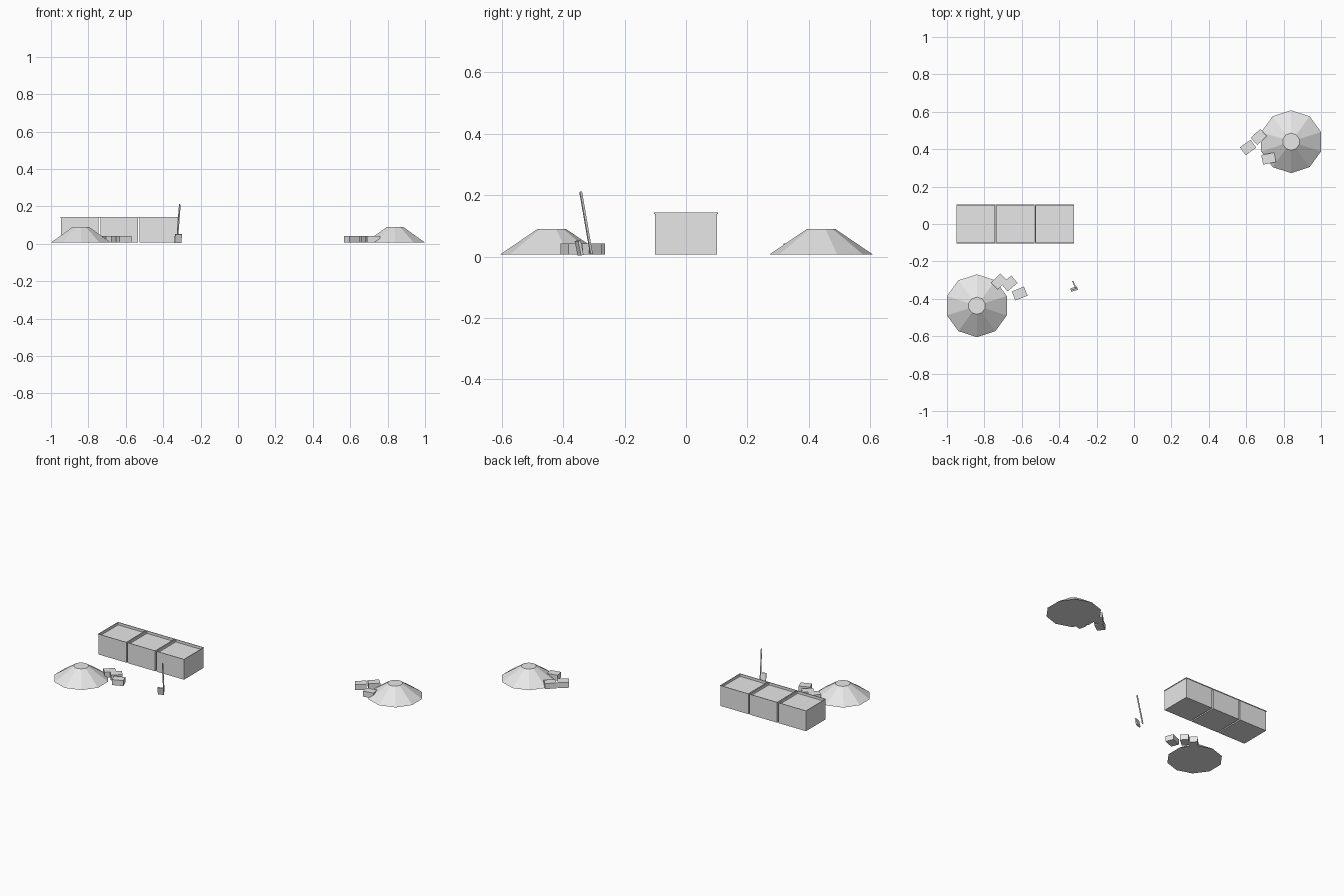
import bpy
import bmesh
from math import radians, pi
from mathutils import Matrix, Vector

cube = bpy.data.objects.get("Cube")
if cube:
    bpy.data.objects.remove(cube, do_unlink=True)

GROUND = 0.007

# One plain grey for everything
grey = bpy.data.materials.new("light_grey")
grey.use_nodes = True
colour = (0.8, 0.8, 0.8, 1)
grey.diffuse_color = colour
grey.node_tree.nodes["Principled BSDF"].inputs["Base Color"].default_value = colour


def finish(name, bm, matrix=Matrix()):
    bmesh.ops.recalc_face_normals(bm, faces=bm.faces[:])
    mesh = bpy.data.meshes.new(name)
    bm.to_mesh(mesh)
    bm.free()
    mesh.materials.append(grey)
    obj = bpy.data.objects.new(name, mesh)
    obj.matrix_world = matrix
    bpy.context.scene.collection.objects.link(obj)
    return obj


def box(name, centre, size, rotation=Matrix()):
    bm = bmesh.new()
    bmesh.ops.create_cube(bm, size=1)
    bmesh.ops.scale(bm, vec=size, verts=bm.verts)
    return finish(name, bm, Matrix.Translation(centre) @ rotation)


# Storage bay: box with a thin lip and a sunken top
def bay(name, x):
    bm = bmesh.new()
    loops = [(0.101, GROUND), (0.101, 0.139), (0.104, 0.139), (0.104, 0.143),
             (0.100, 0.143), (0.100, 0.126)]
    rings = []
    for half, z in loops:
        rings.append([bm.verts.new((sx * half, sy * half, z))
                      for sx, sy in ((-1, -1), (1, -1), (1, 1), (-1, 1))])
    for low, high in zip(rings, rings[1:]):
        for i in range(4):
            j = (i + 1) % 4
            bm.faces.new((low[i], low[j], high[j], high[i]))
    bm.faces.new(rings[0][::-1])
    bm.faces.new(rings[-1])
    finish(name, bm, Matrix.Translation((x, 0, 0)))


for i in range(3):
    bay(f"storage_bay_{i + 1}", -0.846 + i * 0.2107)


# Ten-sided heap with a small flat top
def heap(name, x, y):
    bm = bmesh.new()
    height = 0.083
    bmesh.ops.create_cone(bm, cap_ends=True, segments=10, radius1=0.168,
                          radius2=0.046, depth=height)
    top = max(bm.verts, key=lambda v: v.co.y)
    turn = pi / 2 - Vector((1, 0)).angle(top.co.xy)
    bmesh.ops.rotate(bm, verts=bm.verts, matrix=Matrix.Rotation(turn, 3, "Z"))
    finish(name, bm, Matrix.Translation((x, y, GROUND + height / 2)))


heap("front_heap", -0.84, -0.437)
heap("back_heap", 0.84, 0.44)

# Loose blocks beside each heap: x, y, turn
blocks = {
    "front_block": [(-0.722, -0.307, 45), (-0.666, -0.318, 40), (-0.611, -0.372, 22)],
    "back_block": [(0.61, 0.409, 36), (0.667, 0.465, 43), (0.72, 0.35, 11)],
}
for name, places in blocks.items():
    for n, (x, y, angle) in enumerate(places):
        box(f"{name}_{n + 1}", (x, y, 0.025), (0.07, 0.052, 0.036),
            Matrix.Rotation(radians(angle), 4, "Z"))

# Leaning shovel: handle and blade
foot, tip = Vector((-0.326, -0.308, 0.008)), Vector((-0.311, -0.343, 0.211))
lean = (tip - foot).to_track_quat("Z", "Y").to_matrix().to_4x4()
box("shovel_handle", (foot + tip) / 2, (0.007, 0.007, (tip - foot).length), lean)
box("shovel_blade", (-0.32, -0.348, 0.028), (0.037, 0.009, 0.048),
    Matrix.Rotation(radians(18), 4, "Z") @ Matrix.Rotation(radians(12), 4, "X"))
